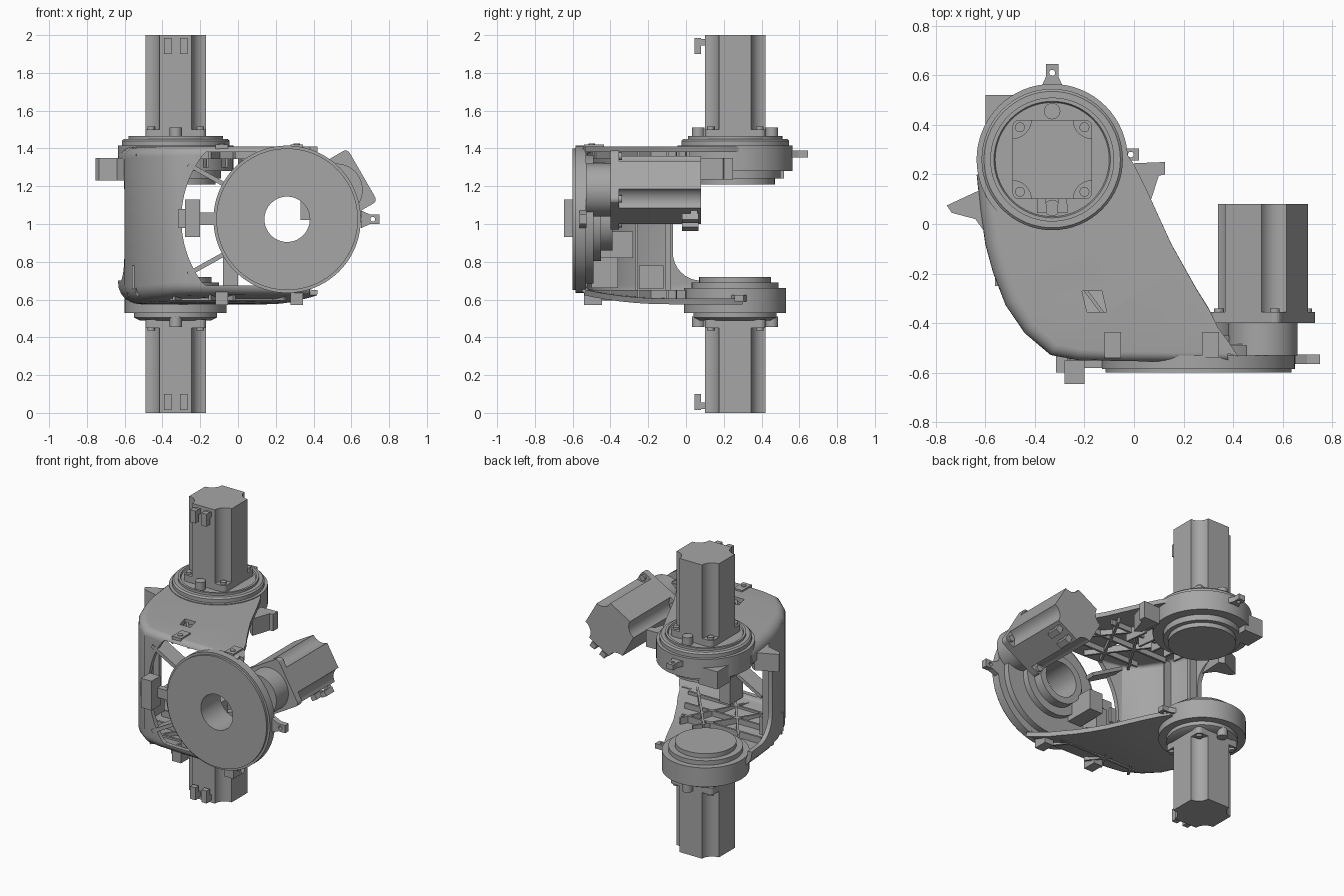
import bpy, bmesh, math
from mathutils import Matrix, Vector

cube = bpy.data.objects.get("Cube")
if cube:
    bpy.data.objects.remove(cube)

grey = bpy.data.materials.new("machine grey")
grey.use_nodes = True
COL = (0.38, 0.38, 0.38, 1)
grey.diffuse_color = COL
grey.node_tree.nodes["Principled BSDF"].inputs["Base Color"].default_value = COL


def finish(bm, name, mat=Matrix(), smooth=False, fix=True):
    bm.transform(mat)
    if fix:
        bmesh.ops.recalc_face_normals(bm, faces=bm.faces)
    me = bpy.data.meshes.new(name)
    bm.to_mesh(me)
    bm.free()
    ob = bpy.data.objects.new(name, me)
    bpy.context.collection.objects.link(ob)
    me.materials.append(grey)
    if smooth:
        smooth_it(ob)
    return ob


def select(ob):
    bpy.ops.object.select_all(action='DESELECT')
    ob.select_set(True)
    bpy.context.view_layer.objects.active = ob


def smooth_it(ob):
    select(ob)
    bpy.ops.object.shade_smooth_by_angle(angle=math.radians(30))


def box(name, lo, hi, mat=Matrix()):
    bm = bmesh.new()
    bmesh.ops.create_cube(bm, size=1)
    for v in bm.verts:
        v.co = [lo[i] + (v.co[i] + 0.5) * (hi[i] - lo[i]) for i in range(3)]
    return finish(bm, name, mat)


def prism(name, pts, z0, z1, mat=Matrix(), smooth=False):
    bm = bmesh.new()
    f = bm.faces.new([bm.verts.new((x, y, z0)) for x, y in pts])
    r = bmesh.ops.extrude_face_region(bm, geom=[f])
    for v in r['geom']:
        if isinstance(v, bmesh.types.BMVert):
            v.co.z = z1
    return finish(bm, name, mat, smooth)


def lathe(name, prof, mat=Matrix(), closed=False, n=64):
    bm = bmesh.new()
    vs = [bm.verts.new((r, 0, z)) for r, z in prof]
    es = [bm.edges.new(p) for p in zip(vs, vs[1:])]
    if closed:
        es.append(bm.edges.new((vs[-1], vs[0])))
    bmesh.ops.spin(bm, geom=vs + es, cent=(0, 0, 0), axis=(0, 0, 1), angle=math.tau, steps=n)
    bmesh.ops.remove_doubles(bm, verts=bm.verts, dist=1e-5)
    return finish(bm, name, mat, True)


def arc(cx, cy, r, a0, a1, n):
    return [(cx + r * math.cos(math.radians(a0 + (a1 - a0) * i / n)),
             cy + r * math.sin(math.radians(a0 + (a1 - a0) * i / n))) for i in range(n + 1)]


def cut(ob, cutter):
    m = ob.modifiers.new("cut", 'BOOLEAN')
    m.operation, m.solver, m.object = 'DIFFERENCE', 'EXACT', cutter
    select(ob)
    bpy.ops.object.modifier_apply(modifier="cut")
    bpy.data.objects.remove(cutter)


def bar(name, a, b, w, z0, z1):
    # upright bar between two plan points
    a, b = Vector(a), Vector(b)
    d = b - a
    mat = Matrix.Translation((a.x, a.y, 0)) @ Matrix.Rotation(math.atan2(d.y, d.x), 4, 'Z')
    return box(name, (0, -w / 2, z0), (d.length, w / 2, z1), mat)


T, R = Matrix.Translation, Matrix.Rotation
TO_BACK = R(math.radians(-90), 4, 'X')     # local z points to the back, local y points down


def motor(name, length, mat):
    h, s = 0.16, 0.075
    rounded, scallop = [], []
    for k, (sx, sy) in enumerate(((1, 1), (-1, 1), (-1, -1), (1, -1))):
        a = 90 * k
        rounded += arc(sx * (h - .025), sy * (h - .025), .025, a, a + 90, 4)
        scallop += arc(sx * h, sy * h, s, a + 270, a + 180, 8)
    prism(name + "_flange", rounded, 0, 0.045, mat)
    prism(name + "_body", scallop, 0.045, length, mat, True)
    for i in (-1, 1):
        for j in (-1, 1):
            lathe(name + "_bolt", [(0, .06), (.02, .06), (.02, .03)], mat @ T((i * .13, j * .13, 0)), n=16)
        # cable sockets
        x = i * 0.042
        box(name + "_socket_neck", (x - .018, -.185, length - .055), (x + .018, -.15, length - .02), mat)
        box(name + "_socket", (x - .02, -.215, length - .10), (x + .02, -.18, length - .015), mat)


AX, AY = -0.33, 0.26
# upper and lower bearing housings with their motors
lathe("upper_housing", [(0, 1.21), (.21, 1.21), (.21, 1.24), (.24, 1.24), (.24, 1.28), (.305, 1.28),
      (.305, 1.415), (.285, 1.415), (.285, 1.44), (.275, 1.45), (.25, 1.45), (.25, 1.465), (.235, 1.465),
      (.23, 1.455), (0, 1.455)], T((AX, AY, 0)))
lathe("lower_housing", [(0, .72), (.19, .72), (.19, .69), (.23, .69), (.23, .66), (.27, .66), (.27, .53),
      (.22, .53), (.22, .505), (.19, .49), (0, .49)], T((AX, AY, 0)))
motor("upper_motor", 0.545, T((AX, AY, 1.455)))
motor("lower_motor", 0.495, T((AX, AY, 0.495)) @ Matrix.Scale(-1, 4, (0, 0, 1)))
for s in (-1, 1):
    for nm, z0, z1 in (("upper", 1.45, 1.51), ("lower", .455, .51)):
        lathe(nm + "_stud", [(0, z0), (.033, z0), (.033, z1), (0, z1)], T((AX, AY + s * .195, 0)), n=20)

# curved shell: top plate, wrapped wall and bottom plate lofted along the wall line
wall = [(-.62, .2), (-.605, .06), (-.585, -.08), (-.555, -.19), (-.505, -.32), (-.43, -.43),
        (-.33, -.515), (-.22, -.535), (-.05, -.54), (.18, -.54), (.38, -.54)]
edge = [(-.04, .3), (.0, .24), (.05, .14), (.10, .03), (.15, -.08), (.20, -.17),
        (.25, -.26), (.30, -.34), (.34, -.42), (.385, -.48), (.42, -.535)]
bm = bmesh.new()
rows = []
for i, (p, q) in enumerate(zip(wall, edge)):
    p, q = Vector(p), Vector(q)
    t = Vector(wall[min(i + 1, 10)]) - Vector(wall[max(i - 1, 0)])
    n = Vector((-t.y, t.x)).normalized()
    fade = 1 - 0.07 * i
    rt, rb = .06 * fade, .10 * fade

    def low(v):
        return .59 + .05 * (max(0, -v.y - .1) / .45) ** 2
    row = [(q, 1.395)]
    for k in range(7):
        a = math.radians(15 * k)
        row.append((p + n * rt * (1 - math.sin(a)), 1.395 - rt * (1 - math.cos(a))))
    for k in range(7):
        a = math.radians(15 * k)
        row.append((p + n * rb * (1 - math.cos(a)), low(p) + rb * (1 - math.sin(a))))
    row.append((q, low(q)))
    rows.append([bm.verts.new((v.x, v.y, z)) for v, z in row])
for a, b in zip(rows, rows[1:]):
    for k in range(len(a) - 1):
        bm.faces.new((a[k], a[k + 1], b[k + 1], b[k]))
shell = finish(bm, "shell")
sol = shell.modifiers.new("wall", 'SOLIDIFY')
sol.thickness, sol.offset = 0.03, 0
select(shell)
bpy.ops.object.modifier_apply(modifier="wall")

# open the back of the wall, the front round the disc, and a slot in each plate
YZ = Matrix(((0, 0, 1, 0), (1, 0, 0, 0), (0, 1, 0, 0), (0, 0, 0, 1)))
back = arc(.08, .85, .15, 270, 180, 8) + arc(.08, 1.15, .15, 180, 90, 8) + [(.8, 1.30), (.8, .70)]
cut(shell, prism("back_cutter", back, -.9, .5, YZ))
DX, DZ = .26, 1.025
XZ = T((DX, 0, DZ)) @ TO_BACK
front = [(x, max(-.355, min(.35, y))) for x, y in arc(0, 0, .56, 140, 220, 24)]
cut(shell, prism("front_cutter", front + [(.6, -.355), (.6, .35)], -.8, -.40, XZ))
slot = [(-.21, -.27), (-.13, -.27), (-.11, -.355), (-.19, -.355)]
cut(shell, prism("slot_cutter", slot, 1.3, 1.5))
smooth_it(shell)

# crossing stiffener ribs inside both plates
ribs = [((-.50, -.10), (.10, -.10)), ((-.46, -.25), (.18, -.25)), ((-.36, -.40), (.26, -.40)),
        ((-.36, -.05), (-.02, -.50)), ((-.05, .0), (-.34, -.46)), ((-.10, -.05), (.25, -.48)),
        ((.08, -.05), (-.15, -.50))]
for a, b in ribs:
    bar("lower_rib", a, b, .014, .595, .65)
    bar("upper_rib", a, b, .014, 1.345, 1.39)
# fins under the upper housing, and posts inside the wall
for x in (-.46, -.38, -.28, -.18, -.08):
    bar("housing_fin", (x, .02), (x + .02, -.14), .014, 1.30, 1.39)
box("wall_post", (-.585, -.11, .62), (-.52, -.08, 1.37))
box("wall_pad", (-.56, -.25, .655), (-.47, -.12, .78))
box("inner_wall_rib", (-.54, -.27, .62), (-.46, -.255, 1.37))

# large front disc with a bore and a stepped rear hub
lathe("front_disc", [(.12, -.60), (.375, -.60), (.375, -.585), (.39, -.585), (.39, -.53), (.34, -.53),
      (.34, -.49), (.22, -.49), (.22, -.45), (.165, -.45), (.165, -.39), (.12, -.39)], XZ, True, 96)
for a in (151, 209):
    c = XZ @ R(math.radians(-a), 4, 'Z')
    box("disc_spoke", (.33, -.012, -.55), (.60, .012, -.43), c)
box("side_block", (-.28, -.645, .93), (-.20, -.55, 1.13))
box("side_block_foot", (-.315, -.60, .98), (-.26, -.53, 1.08))
box("side_block_arm", (-.21, -.58, .995), (-.11, -.54, 1.06))
box("rear_pad", (.02, -.49, .82), (.12, -.28, .96))
box("rear_support", (-.08, -.50, .66), (.0, -.36, .92))

# angled motor on its neck beside the disc
SM = T((.52, 0, 1.18)) @ TO_BACK @ R(math.radians(-30), 4, 'Z') @ R(math.pi, 4, 'Z')
lathe("side_motor_neck", [(0, -.53), (.14, -.53), (.14, -.40), (0, -.40)], SM)
motor("side_motor", .48, SM @ T((0, 0, -.40)))
bar("neck_bracket", (.33, -.51), (.45, -.51), .05, 1.02, 1.30)


# perforated ears, built pointing along local x
def ear(name, mat, size=1.0):
    pts = [(0, -.045), (.045, -.025), (.095, -.025), (.095, .025), (.045, .025), (0, .045)]
    ob = prism(name, pts, -.018, .018, mat @ Matrix.Scale(size, 4))
    cyl = prism("ear_cutter", arc(.06, 0, .012, 0, 345, 23), -.1, .1, mat @ Matrix.Scale(size, 4))
    cut(ob, cyl)


ear("upper_ear", T((AX, AY + .29, 1.37)) @ R(math.pi / 2, 4, 'Z'))
ear("lower_ear", T((AX + .26, AY + .02, .608)), .95)
ear("disc_ear", T((.65, -.545, DZ)) @ TO_BACK, 1.05)

# mounting tabs round the shell and housing
for x in (-.085, .31):
    box("top_tab", (x - .033, -.54, 1.385), (x + .033, -.435, 1.42))
    lathe("top_tab_pin", [(0, 1.425), (.017, 1.425), (.017, 1.40)], T((x, -.50, 0)), n=16)
    box("bottom_tab", (x - .033, -.54, .57), (x + .033, -.445, .64))
prism("left_arm", [(-.755, .075), (-.735, .045), (-.64, .02), (-.59, -.05), (-.58, .12), (-.615, .14)], 1.23, 1.35)
prism("right_arm", [(.0, .245), (.125, .25), (.125, .2), (.1, .195), (.06, .07), (.02, .1)], 1.235, 1.35)
box("rear_block", (-.60, .38, 1.24), (-.46, .52, 1.36))
